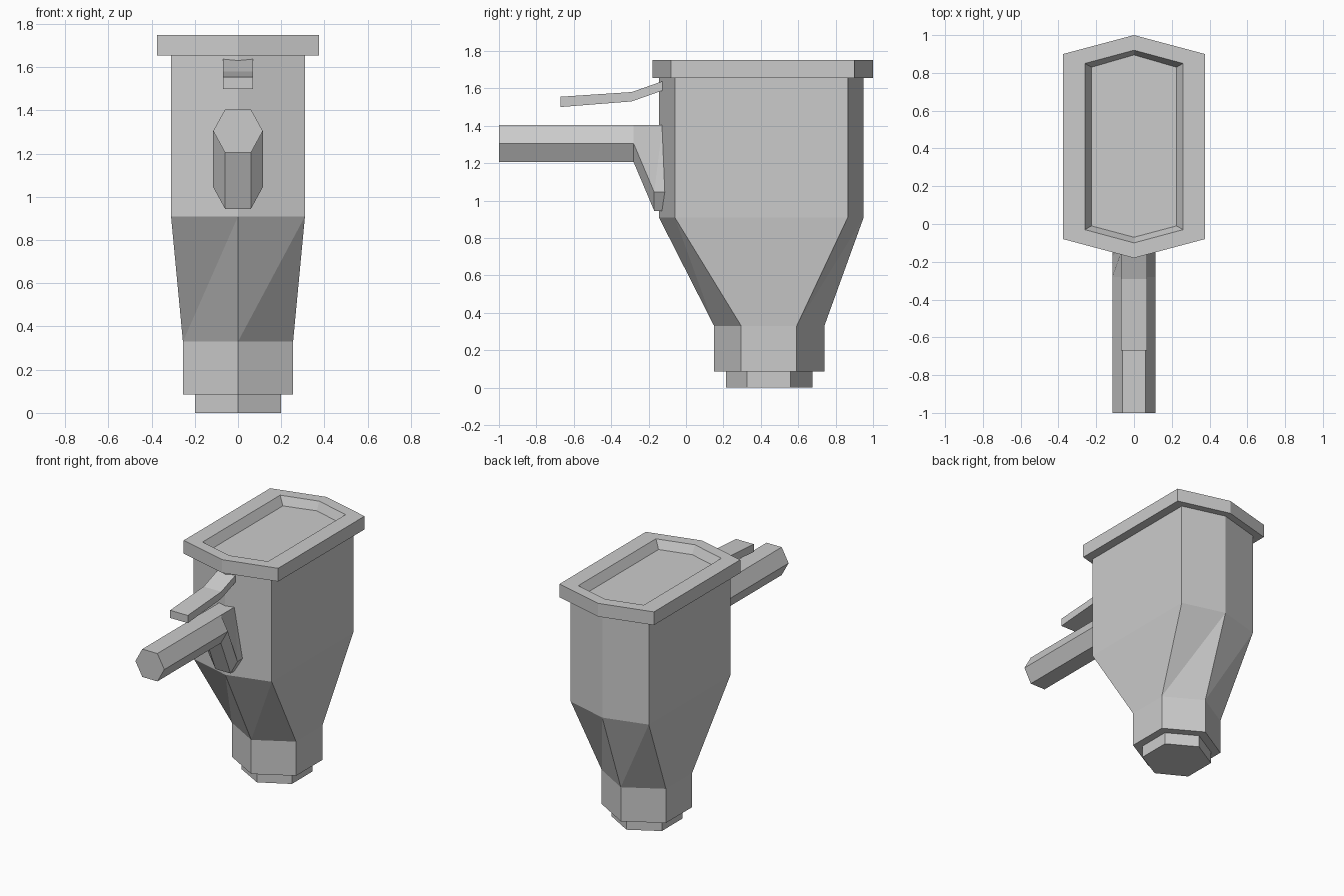
import bpy, bmesh

if "Cube" in bpy.data.objects:
    bpy.data.objects.remove(bpy.data.objects["Cube"])


def loft(name, rings, split=()):
    """Skin equal-length point rings, cap both ends; bands in split are triangulated i -> i+1."""
    bm = bmesh.new()
    vs = [[bm.verts.new(p) for p in r] for r in rings]
    n = len(rings[0])
    for k, (a, b) in enumerate(zip(vs, vs[1:])):
        for i in range(n):
            j = (i + 1) % n
            if k in split:
                bm.faces.new((a[i], a[j], b[j]))
                bm.faces.new((a[i], b[j], b[i]))
            else:
                bm.faces.new((a[i], a[j], b[j], b[i]))
    bm.faces.new(vs[0][::-1])
    bm.faces.new(vs[-1])
    bmesh.ops.recalc_face_normals(bm, faces=bm.faces)
    me = bpy.data.meshes.new(name)
    bm.to_mesh(me)
    bm.free()
    ob = bpy.data.objects.new(name, me)
    bpy.context.collection.objects.link(ob)
    return ob


def plan_hex(w, tip_f, corner_f, corner_b, tip_b, z):
    """Horizontal hexagon with points at front and back."""
    return [(-w, corner_f, z), (0, tip_f, z), (w, corner_f, z),
            (w, corner_b, z), (0, tip_b, z), (-w, corner_b, z)]


def tube_hex(top, mid, low):
    """Hexagon across x from three (y, z) levels: top, middle, bottom."""
    a, b = 0.06, 0.115
    return [(-a, *top), (a, *top), (b, *mid), (a, *low), (-a, *low), (-b, *mid)]


# Foot, neck, funnel and container in one skin
foot = (0.20, 0.215, 0.325, 0.56, 0.675)
neck = (0.255, 0.15, 0.295, 0.592, 0.74)
tank = (0.31, -0.145, -0.06, 0.865, 0.95)
loft("hopper_body", [plan_hex(*foot, 0), plan_hex(*foot, 0.085),
                     plan_hex(*neck, 0.085), plan_hex(*neck, 0.33),
                     plan_hex(*tank, 0.91), plan_hex(*tank, 1.66)], split=(3,))

# Rim with a shallow recessed lid
rim = (0.375, -0.18, -0.08, 0.9, 1.0)
loft("rim", [plan_hex(*rim, 1.655), plan_hex(*rim, 1.75),
             plan_hex(0.26, -0.10, -0.03, 0.85, 0.92, 1.75),
             plan_hex(0.225, -0.07, -0.01, 0.83, 0.895, 1.69)])

# Six-sided handle with a brace flaring down against the container
loft("handle", [tube_hex((-1, 1.405), (-1, 1.305), (-1, 1.205)),
                tube_hex((-0.28, 1.405), (-0.28, 1.305), (-0.28, 1.205)),
                tube_hex((-0.125, 1.405), (-0.17, 1.045), (-0.17, 0.945)),
                tube_hex((-0.122, 1.404), (-0.11, 1.045), (-0.125, 0.945))])

# Bent lever above the handle
path = [(-0.67, 1.50, 1.555), (-0.29, 1.53, 1.58), (-0.12, 1.59, 1.64)]
loft("lever", [[(-0.07, y, lo), (0.07, y, lo), (0.07, y, hi), (-0.07, y, hi)]
               for y, lo, hi in path])
